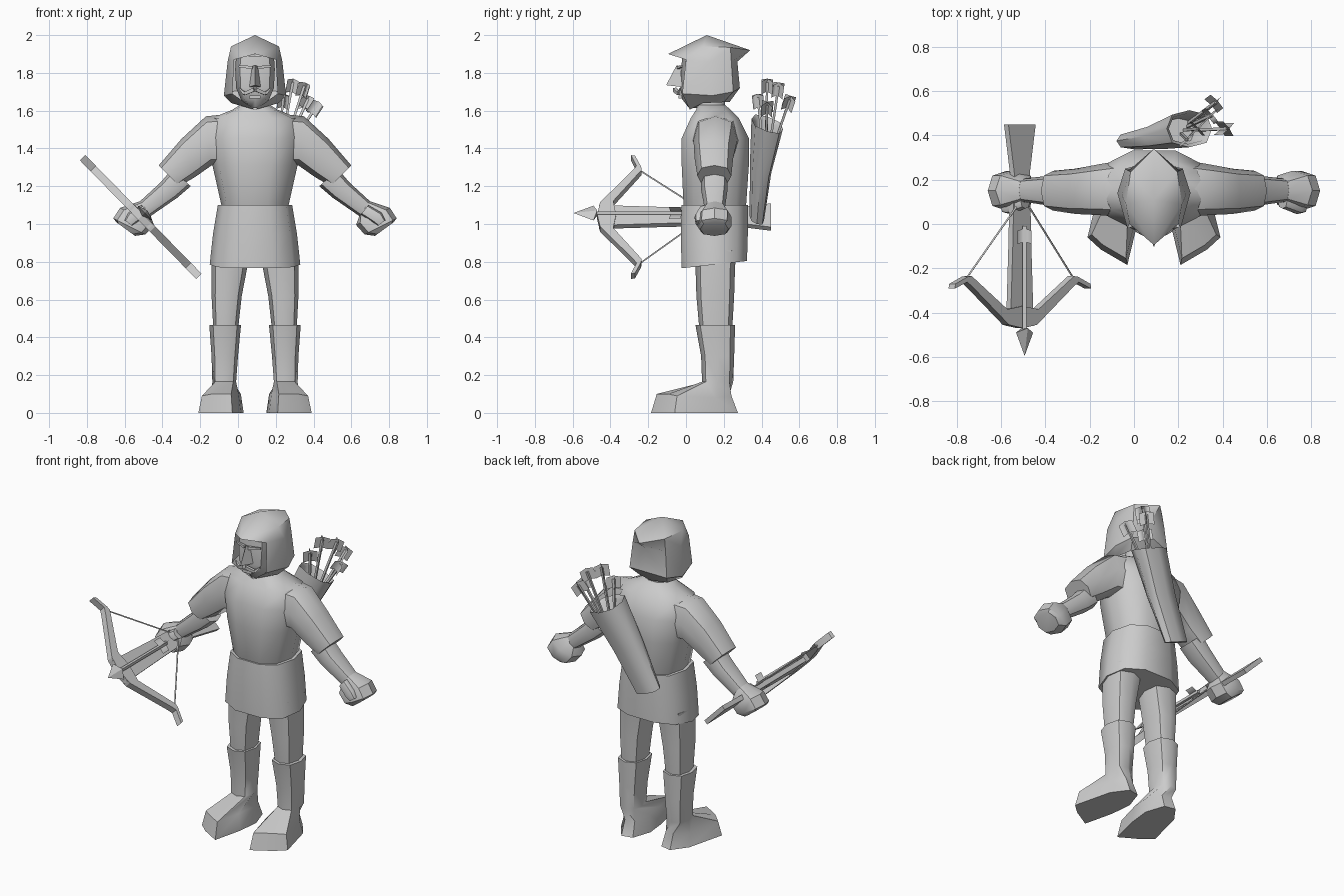
import bpy, bmesh, math
from mathutils import Vector as V

if "Cube" in bpy.data.objects:
    bpy.data.objects.remove(bpy.data.objects["Cube"])

CX = 0.09  # symmetry plane of the figure
grey = bpy.data.materials.new("plain grey")
grey.diffuse_color = (0.6, 0.6, 0.6, 1)
grey.use_nodes = True
grey.node_tree.nodes["Principled BSDF"].inputs["Base Color"].default_value = grey.diffuse_color


def build(name, verts, faces, angle=50):
    bm = bmesh.new()
    vs = [bm.verts.new(v) for v in verts]
    for f in faces:
        bm.faces.new([vs[i] for i in f])
    bmesh.ops.remove_doubles(bm, verts=bm.verts, dist=0.0005)
    bmesh.ops.dissolve_degenerate(bm, edges=bm.edges, dist=0.0005)
    bmesh.ops.recalc_face_normals(bm, faces=bm.faces)
    me = bpy.data.meshes.new(name)
    bm.to_mesh(me)
    bm.free()
    me.materials.append(grey)
    me.shade_smooth()
    me.set_sharp_from_angle(angle=math.radians(angle))
    ob = bpy.data.objects.new(name, me)
    bpy.context.collection.objects.link(ob)
    return ob


def loft(name, rings, caps=(True, True), angle=50):
    n = len(rings[0])
    faces = [(r * n + i, r * n + (i + 1) % n, (r + 1) * n + (i + 1) % n, (r + 1) * n + i)
             for r in range(len(rings) - 1) for i in range(n)]
    if caps[0]:
        faces.append(range(n))
    if caps[1]:
        faces.append(range((len(rings) - 1) * n, len(rings) * n))
    return build(name, [p for r in rings for p in r], faces, angle)


def ring(c, a, b, n=8, p=0.8):
    """Rounded section around c with half axes a and b."""
    c, a, b = V(c), V(a), V(b)
    sp = lambda t: math.copysign(abs(t) ** p, t) if abs(t) > 1e-6 else 0
    return [c + a * sp(math.cos(2 * math.pi * i / n)) + b * sp(math.sin(2 * math.pi * i / n))
            for i in range(n)]


def flat(cx, z, rx, y0, y1, tilt=0, n=10):
    return ring((cx, (y0 + y1) / 2, z), (rx, 0, 0), (0, (y1 - y0) / 2, tilt), n)


def limb(s, d0, z0, d1, z1, y0, y1):
    """Arm section from its upper point to its lower point, on side s."""
    return ring((CX + s * (d0 + d1) / 2, (y0 + y1) / 2, (z0 + z1) / 2),
                (s * (d0 - d1) / 2, 0, (z0 - z1) / 2), (0, (y1 - y0) / 2, 0))


def rod(name, a, b, r0, r1, n=5):
    a, b = V(a), V(b)
    d = (b - a).normalized()
    u = d.orthogonal().normalized()
    w = d.cross(u)
    return loft(name, [ring(a, u * r0, w * r0, n, 1), ring(b, u * r1, w * r1, n, 1)])


# Tunic and skirt
loft("tunic", [flat(CX, *s) for s in (
    (1.06, .17, 0, .31), (1.1, .178, -.02, .325), (1.31, .225, -.03, .34), (1.455, .245, -.03, .34),
    (1.56, .23, .02, .285), (1.605, .12, .05, .24), (1.63, .08, .06, .21))])
loft("neck", [flat(CX, 1.58, .075, .06, .21), flat(CX, 1.72, .07, .06, .21)])
loft("skirt", [flat(CX, *s) for s in (
    (.785, .24, -.03, .33, .02), (.95, .222, -.035, .335, .01), (1.1, .197, -.03, .335))])

for s, side in ((-1, "right"), (1, "left")):
    # Arms
    loft(side + "_sleeve", [limb(s, *q) for q in (
        (.12, 1.585, .14, 1.31, .03, .29), (.26, 1.57, .23, 1.31, .04, .27),
        (.39, 1.45, .315, 1.25, .045, .25), (.51, 1.31, .40, 1.2, .06, .24))])
    loft(side + "_forearm", [limb(s, *q) for q in (
        (.44, 1.29, .34, 1.2, .08, .22), (.50, 1.22, .41, 1.14, .08, .22), (.62, 1.11, .555, 1.04, .10, .205))])
    loft(side + "_fist", [limb(s, *q) for q in (
        (.61, 1.12, .555, 1.05, .10, .205), (.715, 1.085, .535, .995, .065, .24),
        (.75, 1.03, .58, .945, .06, .24), (.735, 1.01, .635, .937, .075, .225))], angle=35)
    loft(side + "_thumb", [limb(s, *q) for q in (
        (.60, 1.10, .56, 1.05, .07, .13), (.67, 1.06, .62, 1.01, .045, .1), (.69, 1.02, .65, .99, .05, .09))])
    # Legs
    loft(side + "_thigh", [flat(CX + s * d, z, r, a, b, 0, 8) for d, z, r, a, b in (
        (.13, .86, .10, .04, .27), (.135, .78, .096, .05, .26), (.15, .62, .08, .055, .255),
        (.155, .45, .066, .07, .245))])
    # Boots: shaft sections, then a splayed foot
    foot = ((.30, -.06), (.24, -.115), (.12, -.185), (.075, .0), (.06, .14), (.10, .26), (.17, .275), (.24, .18))
    sole = [V((CX + s * x, y, 0)) for x, y in foot]
    top = [V((CX + s * (.165 + (x - .165) * .86), .03 + (y - .03) * .86,
              (.05, .07, .09, .105, .1, .09, .09, .08)[i])) for i, (x, y) in enumerate(foot)]
    top[0].z, top[1].z, top[2].z = .09, .1, .1

    def shaft(d, z, r, a, b):
        pts = ring((CX + s * d, (a + b) / 2, z), (s * r, 0, 0), (0, -(b - a) / 2, 0))
        return [pts[(i + 1) % 8] for i in range(8)]
    loft(side + "_boot", [sole, top, shaft(.163, .165, .063, .085, .25), shaft(.16, .3, .07, .08, .255),
                          shaft(.158, .465, .084, .05, .26)])

# Hood: half outline rows from the face edge round to the back, mirrored
rows = (((0, .02, 1.605), (.125, .09, 1.64), (.10, .2, 1.645), (0, .23, 1.645)),
        ((.12, -.02, 1.69), (.165, .14, 1.68), (.13, .25, 1.70), (0, .285, 1.72)),
        ((.11, 0, 1.87), (.145, .13, 1.86), (.115, .24, 1.86), (0, .272, 1.86)),
        ((0, -.095, 1.90), (.127, .09, 1.94), (.105, .235, 1.935), (0, .34, 1.92)),
        ((0, .11, 2.0),) * 4)
hv, hf = [], []
for s in (-1, 1):
    o = len(hv)
    hv += [(CX + s * x, y, z) for r in rows for x, y, z in r]
    hf += [(o + r * 4 + c, o + r * 4 + c + 1, o + r * 4 + c + 5, o + r * 4 + c + 4)
           for r in range(4) for c in range(3)]
build("hood", hv, hf, 40)

# Face, nose, brows, moustache, mouth
loft("face", [flat(CX, *q, 0, 8) for q in (
    (1.615, .03, .015, .12), (1.66, .075, -.02, .15), (1.72, .10, -.03, .15), (1.82, .105, -.025, .15),
    (1.89, .10, -.02, .15))])
build("nose", [(CX - .015, -.03, 1.835), (CX + .015, -.03, 1.835), (CX - .03, -.02, 1.725), (CX + .03, -.02, 1.725),
               (CX, -.105, 1.735), (CX, -.05, 1.84)],
      [(0, 2, 4, 5), (1, 5, 4, 3), (2, 3, 4), (0, 5, 1), (0, 1, 3, 2)], 20)
for s, side in ((-1, "right"), (1, "left")):
    rod(side + "_brow", (CX + s * .012, -.04, 1.828), (CX + s * .085, -.022, 1.835), .012, .007, 4)
    rod(side + "_moustache", (CX + s * .005, -.06, 1.712), (CX + s * .055, -.04, 1.69), .014, .012, 4)
    rod(side + "_moustache_tip", (CX + s * .055, -.04, 1.69), (CX + s * .085, -.03, 1.72), .012, .003, 4)
rod("lower_lip", (CX - .03, -.03, 1.672), (CX + .03, -.03, 1.672), .012, .012, 4)

# Quiver
a, b = V((.93, 0, -.36)), V((.0, .95, -.3))
loft("quiver", [ring((0, .375, 1.03), a * .085, b * .04), ring((.13, .395, 1.29), a * .10, b * .06),
                ring((.25, .43, 1.53), a * .11, b * .088), ring((.245, .43, 1.51), a * .095, b * .073),
                ring((.2, .42, 1.42), a * .08, b * .06)])


def vanes(name, p, d, size, length):
    """Crossed feather plates around a shaft."""
    d = d.normalized()
    u = d.orthogonal().normalized()
    w = d.cross(u)
    q = [p + k * e * size + d * t for k in (u, w) for e, t in ((-1, -.01), (0, 0), (1, -.01), (1, length - .01),
                                                            (0, length), (-1, length - .01))]
    build(name, q, [(0, 1, 4, 5), (1, 2, 3, 4), (6, 7, 10, 11), (7, 8, 9, 10)], 20)


# Spare arrows
for i, t in enumerate(((.29, .43, 1.75), (.37, .55, 1.66), (.24, .38, 1.67), (.35, .49, 1.73), (.42, .43, 1.63))):
    t = V(t)
    foot = V((.2, .42, 1.38)).lerp(V((t.x, t.y, 1.38)), .25)
    rod(f"arrow_shaft_{i + 1}", foot, t, .009, .009, 4)
    d = (t - foot).normalized()
    vanes(f"arrow_feathers_{i + 1}", t - d * .05, d, .042, .07)

# Crossbow: lies along y, tilted sideways
O, U, N, Y = V((-.515, 0, 1.037)), V((.70, 0, -.714)), V((.714, 0, .70)), V((0, 1, 0))
at = lambda u, y, n=0: O + U * u + Y * y + N * n


def plank(name, sections, h):
    """Flat bar through sections of (u, y) edge pairs."""
    return loft(name, [[at(*p, h), at(*q, h), at(*q, -h), at(*p, -h)] for p, q in sections], angle=20)


plank("crossbow_stock", [((-w, y), (w, y)) for y, w in ((-.46, .075), (-.1, .06), (.23, .05), (.45, .088))], .014)
for s, side in ((-1, "upper"), (1, "lower")):
    plank(side + "_bow_limb", [((0, -.47), (0, -.37)), ((s * .09, -.455), (s * .10, -.385)),
                               ((s * .33, -.28), (s * .33, -.235)), ((s * .36, -.262), (s * .355, -.238)),
                               ((s * .44, -.292), (s * .435, -.27))], .02)
    rod(side + "_bowstring", at(s * .35, -.25), at(s * .01, .11, .02), .005, .005, 4)
rod("bolt_shaft", at(0, -.52, .03), at(0, -.01, .03), .012, .012, 4)
tip, base = at(0, -.595, .03), -.49
loft("bolt_head", [[tip] * 4, [at(.055, base, .03), at(0, base + .02, .05), at(-.055, base, .03), at(0, base + .02, .01)]],
     angle=20)
vanes("bolt_feathers", at(0, -.08, .03), Y, .045, .06)
